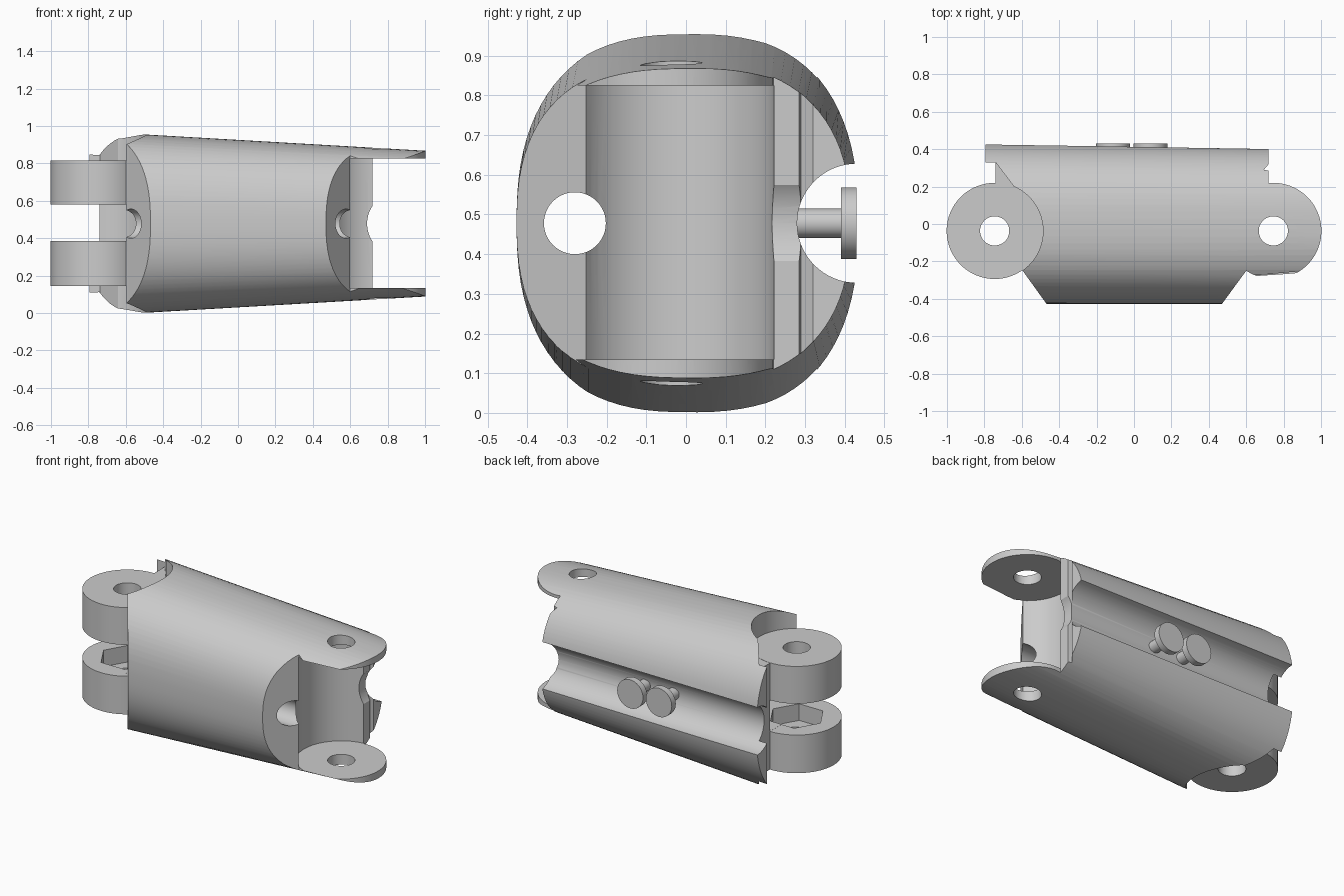
import bpy, bmesh
from math import sin, cos, pi, radians
from mathutils import Matrix

cube = bpy.data.objects.get("Cube")
if cube:
    bpy.data.objects.remove(cube, do_unlink=True)

MID = 0.478               # height of the centre line
HINGE_X, HINGE_Y = 0.745, -0.037
LUG_R, PIN_R = 0.257, 0.078
GREY = (0.6, 0.6, 0.6, 1)

grey = bpy.data.materials.new("plain_grey")
grey.use_nodes = True
grey.diffuse_color = GREY
grey.node_tree.nodes["Principled BSDF"].inputs["Base Color"].default_value = GREY


def make(name, bm):
    bmesh.ops.recalc_face_normals(bm, faces=bm.faces)
    if bm.calc_volume(signed=True) < 0:
        bmesh.ops.reverse_faces(bm, faces=bm.faces)
    mesh = bpy.data.meshes.new(name)
    bm.to_mesh(mesh)
    bm.free()
    mesh.materials.append(grey)
    obj = bpy.data.objects.new(name, mesh)
    bpy.context.collection.objects.link(obj)
    return obj


def loft(name, rings):
    bm = bmesh.new()
    loops = [[bm.verts.new(p) for p in ring] for ring in rings]
    for a, b in zip(loops, loops[1:]):
        for i in range(len(a)):
            j = (i + 1) % len(a)
            bm.faces.new((a[i], a[j], b[j], b[i]))
    caps = [bm.faces.new(loops[0]), bm.faces.new(loops[-1])]
    bmesh.ops.triangulate(bm, faces=caps)
    return make(name, bm)


def prism(name, outline, z0, z1):
    return loft(name, [[(x, y, z) for x, y in outline] for z in (z0, z1)])


def arc(cx, cy, r, a0, a1, n):
    steps = [radians(a0 + (a1 - a0) * i / n) for i in range(n + 1)]
    return [(cx + r * cos(a), cy + r * sin(a)) for a in steps]


def disc(name, x, r, z0, z1, n=64):
    return prism(name, arc(x, HINGE_Y, r, 0, 360, n)[:-1], z0, z1)


def rod(name, axis, centre, r, length, n=48):
    bm = bmesh.new()
    turn = Matrix.Rotation(pi / 2, 4, "Y" if axis == "x" else "X")
    bmesh.ops.create_cone(bm, cap_ends=True, segments=n, radius1=r, radius2=r, depth=length,
                          matrix=Matrix.Translation(centre) @ turn)
    return make(name, bm)


def volume(mesh):
    bm = bmesh.new()
    bm.from_mesh(mesh)
    size = bm.calc_volume()
    bm.free()
    return size


# Boolean step; a solver whose result loses the body or does nothing is passed over
def combine(target, tool, operation="DIFFERENCE"):
    before = volume(target.data)
    for solver in ("MANIFOLD", "EXACT", "FLOAT"):
        mod = target.modifiers.new("cut", "BOOLEAN")
        mod.operation, mod.solver, mod.object = operation, solver, tool
        bpy.context.view_layer.update()
        graph = bpy.context.evaluated_depsgraph_get()
        result = bpy.data.meshes.new_from_object(target.evaluated_get(graph))
        target.modifiers.remove(mod)
        change = abs(volume(result) / before - 1)
        if 1e-6 < change < 0.35:
            target.data = result
            break
    bpy.data.objects.remove(tool, do_unlink=True)


def smooth(obj):
    bpy.ops.object.select_all(action="DESELECT")
    obj.select_set(True)
    bpy.context.view_layer.objects.active = obj
    bpy.ops.object.shade_smooth_by_angle(angle=radians(25))


# Tapered body with a rounded-square cross-section
def section(x, n=88, power=2 / 2.45):
    high = 0.477 - 0.058 * (x + 0.5)
    ring = []
    for i in range(n):
        a = 2 * pi * (i + 0.5) / n
        c, s = cos(a), sin(a)
        wide = 0.435 - 0.013 * (x + 0.8) if c > 0 else 0.427
        y = wide * abs(c) ** power * (1 if c > 0 else -1)
        z = high * abs(s) ** power * (1 if s > 0 else -1)
        ring.append((x, y, MID + z))
    return ring


body = loft("body", [section(-0.795), section(1.05)])

# Lengthwise hole and rear groove
combine(body, rod("long_hole_cutter", "x", (0, -0.28, MID), PIN_R, 2.4))
combine(body, rod("groove_cutter", "x", (0, 0.43, MID), 0.15, 2.4, 64))

# Left end: bevelled front corner and clearance around the lugs
combine(body, prism("left_end_cutter", [(-1.3, 0.33), (-0.74, 0.33), (-0.74, -0.1),
                    (-0.595, -0.25), (-0.34, -0.605), (-1.3, -0.605)], -0.2, 1.2))
for z0, z1 in ((0.815, 1.2), (-0.2, 0.145)):
    combine(body, prism("diagonal_cutter", [(-1.2, 0.327), (-0.738, 0.327), (-0.6, 0.145),
                        (-0.6, -0.24), (-1.2, -0.24)], z0, z1))
    combine(body, disc("lug_clearance_cutter", -HINGE_X, LUG_R + 0.002, z0, z1))
combine(body, disc("lug_gap_cutter", -HINGE_X, LUG_R + 0.002, 0.385, 0.58))

# Pair of thick lugs
for z0, z1 in ((0.144, 0.384), (0.581, 0.816)):
    combine(body, disc("lug", -HINGE_X, LUG_R, z0, z1), "UNION")

# Right end: rounded hinge plates, bevelled front corner, small rear nick
outline = [(0.34, -0.605), (0.6, -0.25)]
outline += arc(HINGE_X, HINGE_Y, LUG_R, -120, 92, 48)
outline += [(0.72, 0.22), (0.72, 0.285), (0.695, 0.29), (0.72, 0.32),
            (0.72, 0.6), (1.3, 0.6), (1.3, -0.605)]
combine(body, prism("right_end_cutter", outline, -0.2, 1.2))
combine(body, disc("slot_cutter", HINGE_X, LUG_R + 0.003, 0.135, 0.825))
combine(body, rod("end_notch_cutter", "y", (0.86, 0.24, MID), 0.17, 0.2))

# Hinge holes and hexagonal nut pocket
for x in (-HINGE_X, HINGE_X):
    combine(body, disc("hinge_hole_cutter", x, PIN_R, -0.2, 1.2, 48))
combine(body, disc("nut_pocket_cutter", -HINGE_X, 0.165, 0.28, 0.45, 6))
smooth(body)

# Two headed pegs standing in the groove
for side, x in (("left", 0.088), ("right", -0.112)):
    smooth(rod(side + "_peg_shaft", "y", (x, 0.33, MID), 0.037, 0.13))
    smooth(rod(side + "_peg_head", "y", (x, 0.41, MID), 0.09, 0.04))
